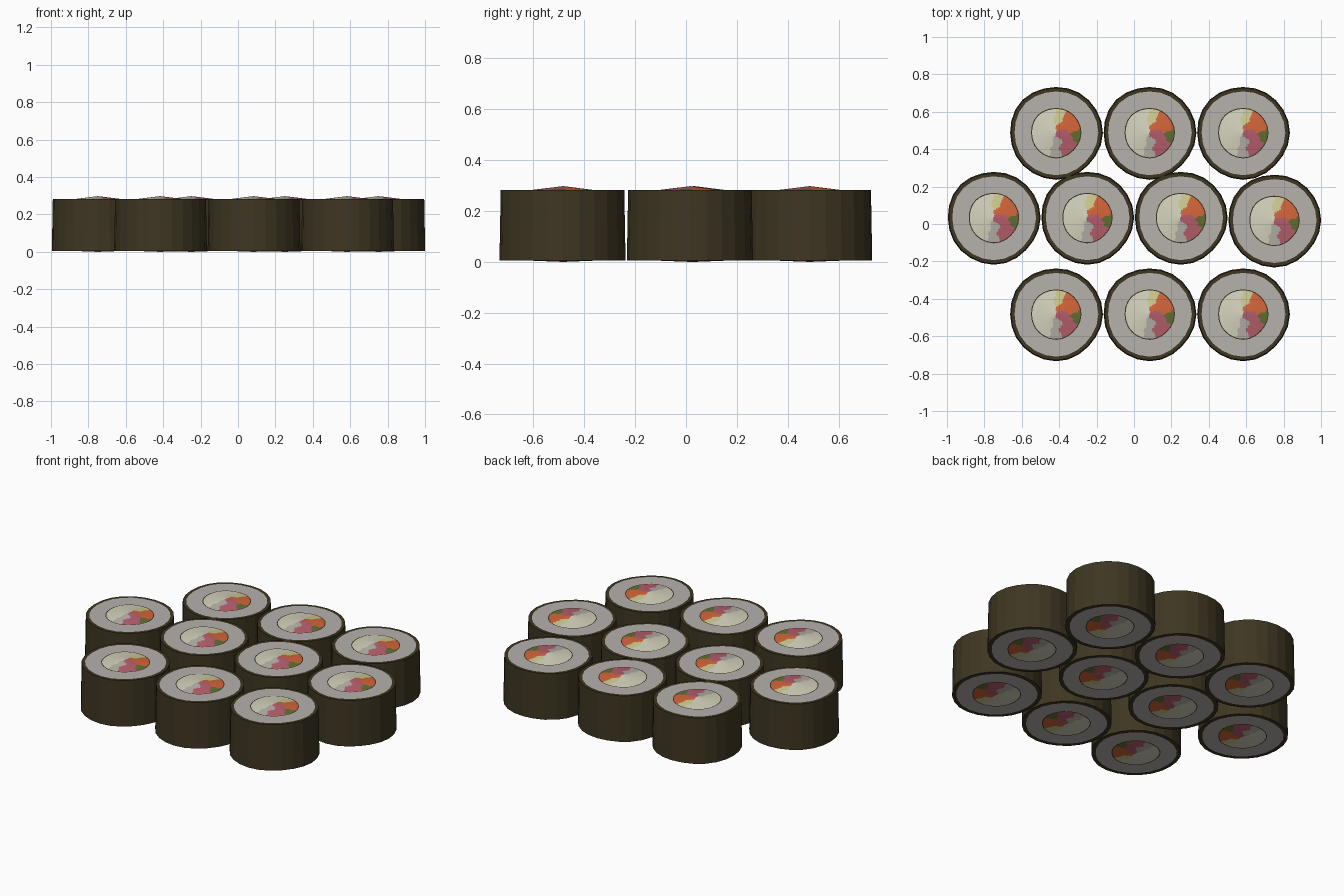
import bpy, bmesh, math

if "Cube" in bpy.data.objects:
    bpy.data.objects.remove(bpy.data.objects["Cube"])

def material(name, srgb):
    m = bpy.data.materials.new(name)
    lin = [((c / 255 + 0.055) / 1.055) ** 2.4 for c in srgb]
    m.diffuse_color = (*lin, 1)
    m.use_nodes = True
    m.node_tree.nodes["Principled BSDF"].inputs["Base Color"].default_value = m.diffuse_color
    return m

NORI = material("seaweed", (62, 54, 34))
RICE = material("rice", (182, 177, 172))
FILL = [material("cream", (212, 210, 188)), material("pale_grey", (182, 178, 170)),
        material("pale_yellow", (208, 203, 145)), material("orange", (214, 102, 58)),
        material("pink", (184, 95, 110)), material("green", (98, 112, 52))]

# Filling pieces: each patch of the filling takes the colour of its nearest seed
SEEDS = [(0, -.03, .01), (0, -.03, .05), (0, -.035, -.05), (0, -.05, -.09), (0, -.03, .1),
         (1, .005, -.05), (1, -.01, -.09),
         (2, .02, .09), (2, .012, .07),
         (3, .03, .035), (3, .06, .07), (3, .09, .035), (3, .085, .08),
         (4, .03, -.005), (4, .065, -.04), (4, .045, -.075), (4, .08, -.07),
         (5, .112, -.018)]

Z0, Z1 = 0.005, 0.282      # bottom and top cut faces
SIDES = 24

def wobble(t):
    return 1 + 0.010 * math.sin(3 * t + 0.6) + 0.006 * math.sin(5 * t + 2)

def lathe(name, profiles, mats, sides):
    """Spin open profiles of (radius, z) around z with a hand-rolled wobble."""
    bm = bmesh.new()
    for prof in profiles:
        rings = []
        for r, z in prof:
            ring = []
            for i in range(sides):
                t = math.tau * i / sides
                q = r * wobble(t)
                ring.append(bm.verts.new((q * math.cos(t), q * math.sin(t), z)))
            rings.append(ring)
        for a, b in zip(rings, rings[1:]):
            for i in range(sides):
                j = (i + 1) % sides
                bm.faces.new((a[i], a[j], b[j], b[i]))
    me = bpy.data.meshes.new(name)
    for m in mats:
        me.materials.append(m)
    bm.to_mesh(me)
    bm.free()
    return me

RN, RR, RI, RF = 0.243, 0.224, 0.135, 0.129

# Seaweed wrap: outer wall with both rims, plus the thin line round the filling
nori = lathe("seaweed_wrap", [
    [(RR, Z0), (0.248, Z0), (RN, Z1), (RR, Z1)],
    [(RI, Z1), (RF, Z1)], [(RF, Z0), (RI, Z0)]], [NORI], SIDES)

# Rice: cut faces on top and bottom
rice = lathe("rice_ring", [[(RR, Z1), (RI, Z1)], [(RI, Z0), (RR, Z0)]], [RICE], SIDES)

# Filling: low domes on both ends; the lower one is the upper turned about x
STEPS = 12
radii = [RF * (1 - k / STEPS) + 0.0005 for k in range(STEPS + 1)]
top = [(r, Z1 + 0.016 * (1 - r / RF)) for r in radii]
bottom = [(r, Z0 - 0.005 * (1 - r / RF)) for r in reversed(radii)]
filling = lathe("filling", [top, bottom], FILL, 72)
for p in filling.polygons:
    x, y, z = p.center
    if z < 0.14:
        y = -y
    p.material_index = min(SEEDS, key=lambda s: (s[1] - x) ** 2 + (s[2] - y) ** 2)[0]

# Ten rolls in staggered rows
spots = [(x, y) for y in (0.487, -0.483) for x in (-0.417, 0.083, 0.583)]
spots += [(-0.75, 0.033), (-0.25, 0.033), (0.25, 0.033), (0.75, 0.018)]
for n, (x, y) in enumerate(spots, 1):
    for me in (nori, rice, filling):
        ob = bpy.data.objects.new(f"{me.name}_{n}", me)
        ob.location = (x, y, 0)
        bpy.context.collection.objects.link(ob)
